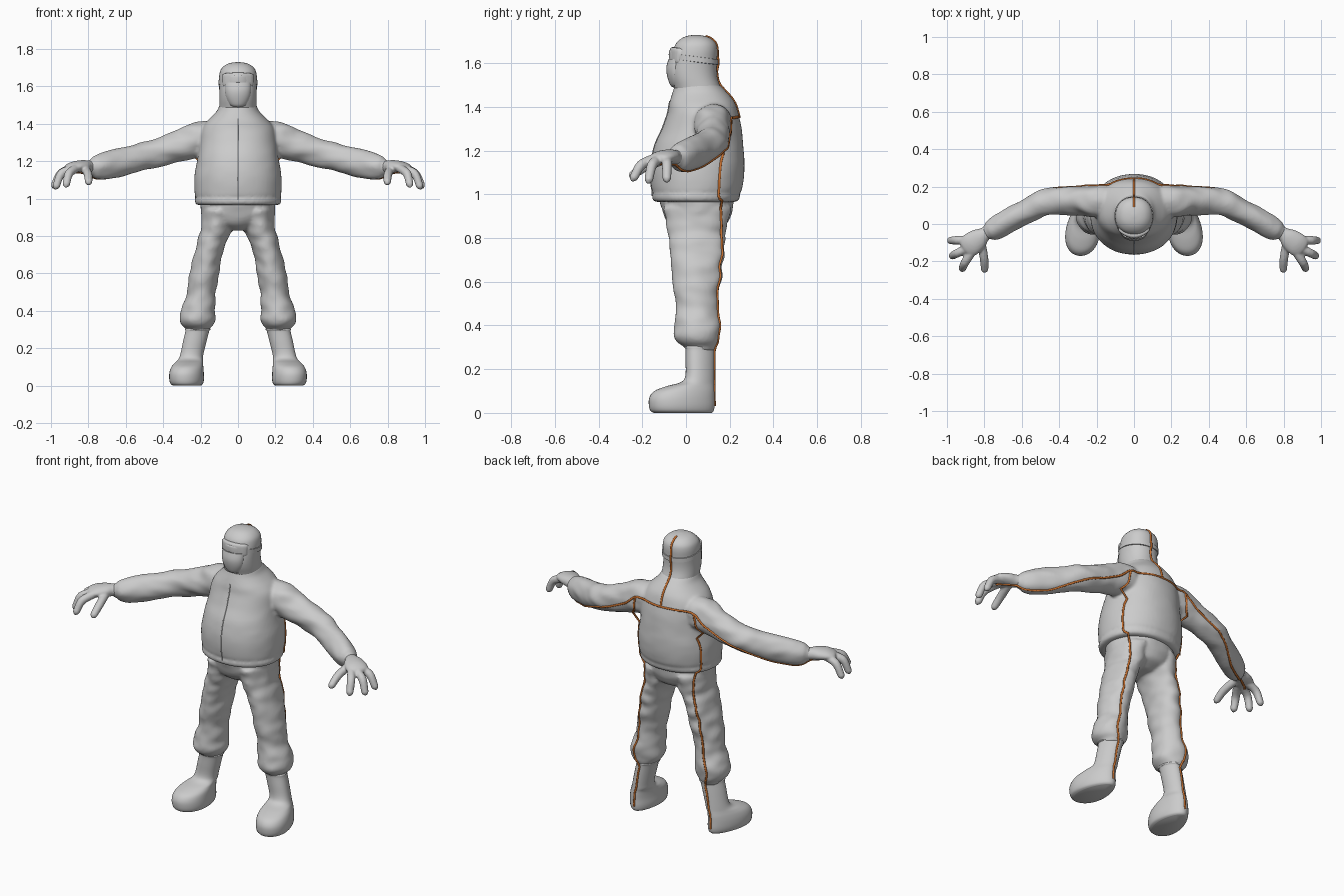
import bpy, bmesh, math
from mathutils import Vector, noise
from mathutils.bvhtree import BVHTree

if "Cube" in bpy.data.objects:
    bpy.data.objects.remove(bpy.data.objects["Cube"])

body_parts = []


def lerp(rings, steps):
    """Smooth Catmull-Rom resampling of a list of number tuples."""
    out = []
    for i in range(len(rings) - 1):
        a, b = rings[max(i - 1, 0)], rings[i]
        c, d = rings[i + 1], rings[min(i + 2, len(rings) - 1)]
        for s in range(steps):
            t = s / steps
            out.append([.5 * (2*q + (r - p)*t + (2*p - 5*q + 4*r - s4)*t*t + (3*q - p - 3*r + s4)*t**3)
                        for p, q, r, s4 in zip(a, b, c, d)])
    return out + [list(rings[-1])]


def level(x, z, rx, front, back):
    """Horizontal oval ring given by half width and front/back y."""
    return (x, (front + back) / 2, z, rx, 0, 0, 0, (back - front) / 2, 0)


def tube(points):
    """Rings across a path of (x, y, z, side radius, vertical radius)."""
    rings = []
    for i, p in enumerate(points):
        a, b = points[max(i - 1, 0)], points[min(i + 1, len(points) - 1)]
        t = (Vector(b[:3]) - Vector(a[:3])).normalized()
        u = t.cross(Vector((0, 0, 1))).normalized()
        rings.append((*p[:3], *(u * p[3]), *(u.cross(t) * p[4])))
    return rings


def skin(bm, rings, power=2, sides=40, steps=4, folds=0, egg=0, skew=0, tilt=0, mirror=False):
    """Loft a closed skin through rings, with optional cloth folds."""
    spow = lambda v: math.copysign(abs(v) ** (2 / power), v)
    for sx in ((1, -1) if mirror else (1,)):
        loops = []
        for r in lerp(rings, steps):
            c, u, v = Vector(r[:3]), Vector(r[3:6]), Vector(r[6:])
            loop = []
            for k in range(sides):
                a = math.tau * k / sides
                co, si = spow(math.cos(a)), spow(math.sin(a))
                off = u * co * (1 - egg * si) + v * si
                p = c + off
                if folds:
                    q = p * 11 + Vector((0, 0, p.z * 9))
                    p = c + off * (1 + folds * noise.noise(q))
                p.x += skew * off.y
                p.z += tilt * off.y
                loop.append(bm.verts.new((p.x * sx, p.y, p.z)))
            loops.append(loop)
        for l0, l1 in zip(loops, loops[1:]):
            for k in range(sides):
                j = (k + 1) % sides
                bm.faces.new((l0[k], l0[j], l1[j], l1[k]))
        bm.faces.new(loops[0][::-1])
        bm.faces.new(loops[-1])


def finish(name, bm, voxel=0, smooth=4):
    """Turn the bmesh into an object, melting overlapping skins if asked."""
    bmesh.ops.recalc_face_normals(bm, faces=bm.faces)
    me = bpy.data.meshes.new(name)
    bm.to_mesh(me)
    bm.free()
    ob = bpy.data.objects.new(name, me)
    bpy.context.collection.objects.link(ob)
    if voxel:
        m = ob.modifiers.new("melt", 'REMESH')
        m.mode, m.voxel_size = 'VOXEL', voxel
        s = ob.modifiers.new("soften", 'SMOOTH')
        s.factor, s.iterations = .5, smooth
        dg = bpy.context.evaluated_depsgraph_get()
        me = bpy.data.meshes.new_from_object(ob.evaluated_get(dg))
        ob.modifiers.clear()
        ob.data = me
    bpy.ops.object.select_all(action='DESELECT')
    ob.select_set(True)
    bpy.context.view_layer.objects.active = ob
    bpy.ops.object.shade_smooth_by_angle(angle=math.radians(50))
    body_parts.append(ob)
    return ob


# Jacket: padded torso melted with baggy sleeves
bm = bmesh.new()
skin(bm, [level(0, *r) for r in (
    (.965, .205, -.13, .22), (.972, .226, -.15, .24), (.995, .232, -.156, .248), (1.008, .224, -.147, .24),
    (1.022, .231, -.157, .256), (1.12, .232, -.163, .268), (1.22, .216, -.145, .262), (1.3, .205, -.11, .255),
    (1.37, .195, -.085, .24), (1.41, .17, -.078, .228), (1.44, .14, -.07, .21), (1.47, .112, -.06, .185),
    (1.5, .098, -.05, .155), (1.52, .08, -.03, .13))], power=2.15, sides=56, folds=.008)
skin(bm, tube([
    (.08, .12, 1.34, .07, .07), (.15, .125, 1.33, .08, .09), (.22, .125, 1.312, .082, .098),
    (.3, .125, 1.287, .076, .084), (.4, .125, 1.255, .074, .078), (.5, .108, 1.227, .07, .075),
    (.59, .062, 1.203, .066, .073), (.66, .022, 1.185, .064, .076), (.72, -.012, 1.175, .062, .073),
    (.765, -.036, 1.17, .052, .06), (.785, -.046, 1.168, .038, .042), (.8, -.055, 1.167, .034, .036)]),
    folds=.12, steps=6, mirror=True)
finish("jacket", bm, .009)

# Trousers: hips melted with two loose legs gathered over the boots
bm = bmesh.new()
skin(bm, [level(0, *r) for r in (
    (.99, .2, -.125, .222), (.95, .199, -.115, .218), (.9, .192, -.1, .205), (.86, .15, -.075, .18),
    (.83, .06, -.03, .12))], folds=.03)
skin(bm, [level(*r) for r in (
    (.1, .94, .09, -.1, .205), (.113, .85, .086, -.085, .19), (.136, .78, .08, -.077, .18),
    (.16, .7, .076, -.07, .17), (.18, .6, .078, -.063, .16), (.195, .5, .076, -.05, .148),
    (.211, .42, .087, -.052, .155), (.217, .36, .097, -.055, .152), (.219, .325, .086, -.04, .147),
    (.214, .304, .064, -.01, .135), (.215, .285, .056, .005, .125))], folds=.1, steps=6, mirror=True)
finish("trousers", bm, .009)

# Rubber boots with rounded toes
bm = bmesh.new()
skin(bm, [level(*r) for r in (
    (.27, 0, .07, -.148, .118), (.271, .01, .084, -.163, .127), (.272, .035, .09, -.17, .131),
    (.272, .07, .089, -.168, .13), (.268, .1, .083, -.145, .13), (.261, .122, .073, -.09, .129),
    (.252, .14, .064, -.025, .129), (.245, .17, .06, -.003, .129), (.229, .24, .061, -.002, .13),
    (.216, .292, .062, -.003, .131), (.215, .297, .066, -.007, .135), (.213, .304, .066, -.007, .135),
    (.212, .309, .06, 0, .128))], egg=.22, skew=-.09, mirror=True)
finish("boots", bm)

# Gloves: palm, three fingers and a thumb
bm = bmesh.new()
skin(bm, tube([
    (.77, -.035, 1.168, .034, .034), (.8, -.055, 1.17, .038, .034), (.83, -.078, 1.172, .055, .034),
    (.87, -.108, 1.17, .062, .03), (.9, -.13, 1.163, .054, .022), (.91, -.137, 1.16, .03, .012)]), mirror=True)
for base, mid, tip in (
        ((.87, -.085, 1.165), (.945, -.087, 1.137), (.985, -.088, 1.065)),
        ((.87, -.12, 1.165), (.943, -.155, 1.135), (.975, -.172, 1.06)),
        ((.86, -.14, 1.165), (.903, -.205, 1.135), (.92, -.243, 1.07)),
        ((.82, -.085, 1.165), (.802, -.18, 1.13), (.798, -.25, 1.085))):
    b, m, t = Vector(base), Vector(mid), Vector(tip)
    d = (t - m).normalized() * .012
    skin(bm, tube([(*b, .023, .023), (*m, .023, .023), (*(t - d), .02, .02), (*t, .016, .016), (*(t + d), .005, .005)]),
         sides=20, mirror=True)
finish("gloves", bm, .006, 3)

# Hooded head with a soft face mask
bm = bmesh.new()
skin(bm, [level(0, *r) for r in (
    (1.44, .1, -.04, .175), (1.49, .1, -.056, .158), (1.53, .1, -.07, .145), (1.57, .1, -.075, .141),
    (1.62, .101, -.068, .143), (1.66, .1, -.058, .144), (1.69, .092, -.046, .137), (1.713, .07, -.022, .115),
    (1.725, .042, .005, .085), (1.73, .008, .037, .053))], power=2.2)
finish("hood", bm)
bm = bmesh.new()
skin(bm, [level(0, *r) for r in (
    (1.488, .02, -.055, 0), (1.5, .045, -.072, 0), (1.54, .064, -.086, 0), (1.58, .07, -.09, 0), (1.62, .07, -.08, 0))])
finish("face_mask", bm)

# Goggles: curved frame with a raised lens and a notch over the nose
for name, half, height, fwd, depth in (("goggle_frame", .083, .04, -.055, .02), ("goggle_lens", .07, .029, -.06, .019)):
    bm = bmesh.new()
    rings = []
    for i in range(-8, 9):
        s = i / 8
        end = .8 if abs(i) == 8 else 1
        notch = .012 * math.exp(-(s * 3) ** 2)
        rings.append((half * s, fwd + .035 * s * s, 1.634 + notch / 2,
                      0, depth * end, 0, 0, 0, (height - notch / 2) * end * (1 - .15 * s * s)))
    skin(bm, rings, power=4, sides=32, steps=2)
    finish(name, bm)

# Goggle strap around the hood
bm = bmesh.new()
skin(bm, [level(0, *r) for r in (
    (1.606, .099, -.06, .14), (1.607, .1045, -.064, .147), (1.631, .1045, -.064, .147), (1.632, .099, -.06, .14))],
    power=2.2, sides=64, steps=1, tilt=-.13)
finish("goggle_strap", bm)

# Piping laid on the surface of everything built so far
verts, polys = [], []
for ob in body_parts:
    n = len(verts)
    verts += [v.co.copy() for v in ob.data.vertices]
    polys += [[n + i for i in p.vertices] for p in ob.data.polygons]
surface = BVHTree.FromPolygons(verts, polys)
orange = bpy.data.materials.new("orange_piping")
orange.diffuse_color = (.6, .17, .03, 1)
orange.use_nodes = True
orange.node_tree.nodes["Principled BSDF"].inputs["Base Color"].default_value = orange.diffuse_color


def piping(name, points, radius, mat=None, mirror=False):
    cu = bpy.data.curves.new(name, 'CURVE')
    cu.dimensions, cu.bevel_depth, cu.bevel_resolution = '3D', radius, 2
    for sx in ((1, -1) if mirror else (1,)):
        path = [surface.find_nearest(Vector((p[0] * sx, p[1], p[2])))[0] for p in lerp(points, 14)]
        sp = cu.splines.new('POLY')
        sp.points.add(len(path) - 1)
        for q, p in zip(sp.points, path):
            q.co = (*p, 1)
    if mat:
        cu.materials.append(mat)
    bpy.context.collection.objects.link(bpy.data.objects.new(name, cu))


piping("front_zip", [(0, -.2, 1.0), (0, -.2, 1.15), (0, -.16, 1.3), (0, -.12, 1.44)], .003)
piping("spine_piping", [(0, .1, 1.76), (0, .18, 1.68), (0, .18, 1.55), (0, .22, 1.46), (0, .26, 1.36)], .006, orange)
piping("sleeve_piping", [(0, .27, 1.36), (.12, .26, 1.36), (.2, .23, 1.35), (.28, .23, 1.28), (.4, .22, 1.22),
                         (.53, .18, 1.16), (.65, .07, 1.1), (.76, -.01, 1.11), (.84, -.07, 1.12), (.89, -.11, 1.12)],
       .006, orange, True)
piping("side_piping", [(.2, .23, 1.35), (.21, .22, 1.25), (.24, .18, 1.15), (.24, .17, 1.0), (.2, .18, .93),
                       (.2, .2, .8), (.22, .18, .65), (.23, .18, .5), (.25, .18, .37), (.23, .16, .29),
                       (.245, .16, .16), (.255, .15, .03)], .006, orange, True)
